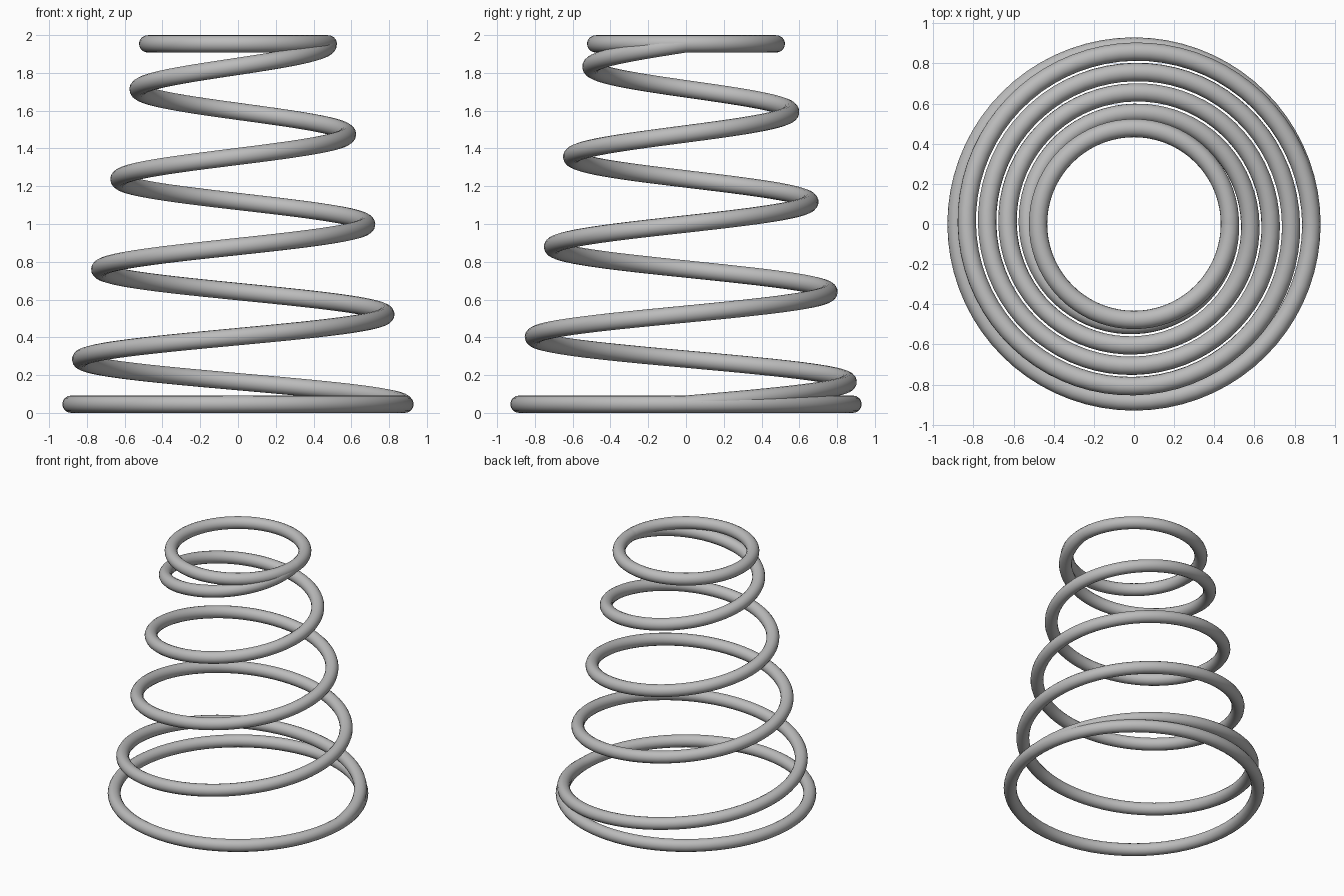
import bpy
from math import cos, sin, tau

if "Cube" in bpy.data.objects:
    bpy.data.objects.remove(bpy.data.objects["Cube"], do_unlink=True)

WIRE = 0.046              # wire radius
R_LOW, R_HIGH = 0.884, 0.478
Z_LOW, Z_HIGH = WIRE, 2 - WIRE
COILS = 4                 # rising turns between the two flat end turns
STEPS = 72                # path points per turn

# Steel material
steel = bpy.data.materials.new("steel grey")
steel.use_nodes = True
colour = (0.5, 0.5, 0.5, 1)
steel.diffuse_color = colour
steel.node_tree.nodes["Principled BSDF"].inputs["Base Color"].default_value = colour


def wire_point(turn):
    """Flat bottom turn, tapering rise, flat top turn."""
    t = min(max((turn - 1) / COILS, 0), 1)
    r = R_LOW + (R_HIGH - R_LOW) * t
    a = tau * turn
    return (r * cos(a), r * sin(a), Z_LOW + (Z_HIGH - Z_LOW) * t, 1)


# Wire path with a round section
path = bpy.data.curves.new("spring_wire", "CURVE")
path.dimensions = "3D"
path.bevel_depth = WIRE
path.bevel_resolution = 6
path.use_fill_caps = True
spline = path.splines.new("POLY")
count = (COILS + 2) * STEPS + 1
spline.points.add(count - 1)
for i, p in enumerate(spline.points):
    p.co = wire_point(i / STEPS)

# Conical spring as a smooth mesh
spring = bpy.data.objects.new("conical_spring", path)
bpy.context.collection.objects.link(spring)
path.materials.append(steel)
bpy.ops.object.select_all(action="DESELECT")
spring.select_set(True)
bpy.context.view_layer.objects.active = spring
bpy.ops.object.convert(target="MESH")
bpy.ops.object.shade_smooth_by_angle()
